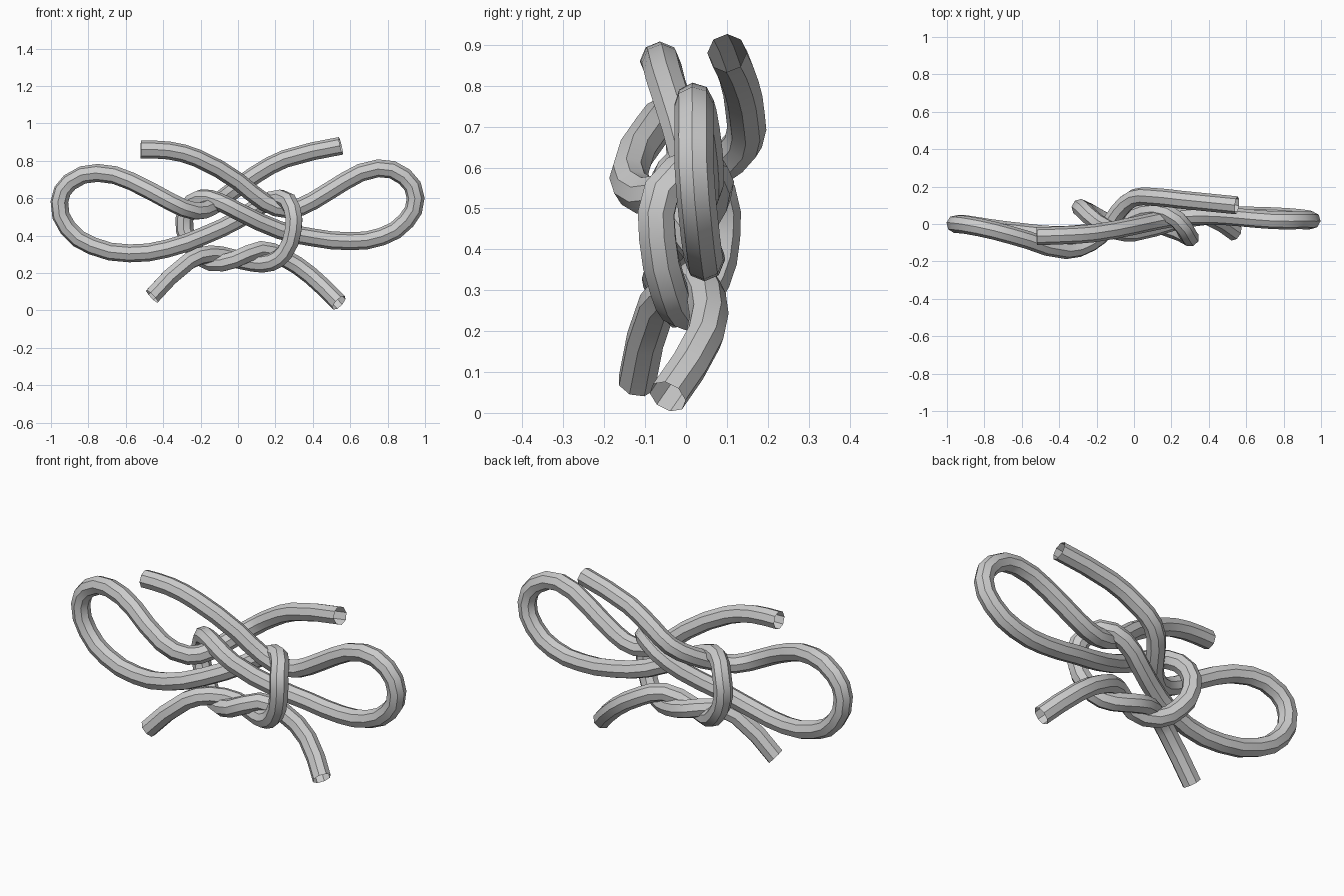
import bpy

cube = bpy.data.objects.get("Cube")
if cube:
    bpy.data.objects.remove(cube, do_unlink=True)

CORD_RADIUS = 0.048

# One plain colour for both cords
grey = bpy.data.materials.new("light grey cord")
grey.use_nodes = True
colour = (0.6, 0.6, 0.6, 1)
grey.diffuse_color = colour
grey.node_tree.nodes["Principled BSDF"].inputs["Base Color"].default_value = colour


def cord(name, path):
    """Sweep an open eight-sided tube along a smooth path and turn it into a mesh."""
    curve = bpy.data.curves.new(name, "CURVE")
    curve.dimensions = "3D"
    curve.resolution_u = 2
    curve.bevel_depth = CORD_RADIUS
    curve.bevel_resolution = 2
    curve.use_fill_caps = False
    spline = curve.splines.new("BEZIER")
    spline.bezier_points.add(len(path) - 1)
    for point, position in zip(spline.bezier_points, path):
        point.co = position
        point.handle_left_type = point.handle_right_type = "AUTO"
    curve.materials.append(grey)

    obj = bpy.data.objects.new(name, curve)
    bpy.context.scene.collection.objects.link(obj)
    bpy.ops.object.select_all(action="DESELECT")
    obj.select_set(True)
    bpy.context.view_layer.objects.active = obj
    bpy.ops.object.convert(target="MESH")
    bpy.ops.object.shade_smooth_by_angle()
    return obj


# Upper right tail, left loop, right wrap, then lower left tail
left_loop_cord = [
    (.55, .1, .88), (.25, .13, .81), (.1, .145, .73), (0, .14, .66), (-.08, .07, .6),
    (-.15, -.03, .55), (-.23, -.1, .53), (-.36, -.14, .58), (-.57, -.085, .69),
    (-.75, -.035, .735), (-.9, -.005, .685), (-.955, 0, .58), (-.91, 0, .44),
    (-.78, -.02, .345), (-.58, -.045, .305), (-.38, -.06, .33), (-.18, -.03, .4),
    (0, .04, .485), (.12, .07, .56), (.23, .025, .6), (.29, -.06, .54),
    (.295, -.07, .43), (.25, -.045, .31), (.18, -.02, .258), (.08, .02, .255),
    (-.03, .035, .28), (-.15, -.02, .3), (-.26, -.07, .265), (-.46, -.12, .075),
]

# Upper left tail, right loop, left wrap, then lower right tail
right_loop_cord = [
    (-.52, -.065, .86), (-.37, -.06, .855), (-.22, -.05, .815), (0, -.01, .69),
    (.14, .02, .58), (.27, .04, .54), (.4, .045, .585), (.57, .035, .69),
    (.75, .02, .76), (.89, .02, .715), (.95, .02, .6), (.9, .03, .48),
    (.77, .04, .395), (.6, .045, .37), (.4, .045, .39), (.22, .015, .43),
    (0, -.045, .53), (-.1, -.035, .58), (-.2, .01, .6), (-.27, .075, .54),
    (-.285, .085, .43), (-.23, .06, .32), (-.14, .01, .255), (-.02, -.03, .27),
    (.12, .015, .325), (.24, .05, .285), (.39, .045, .185), (.54, -.045, .04),
]

cord("left_loop_cord", left_loop_cord)
cord("right_loop_cord", right_loop_cord)
